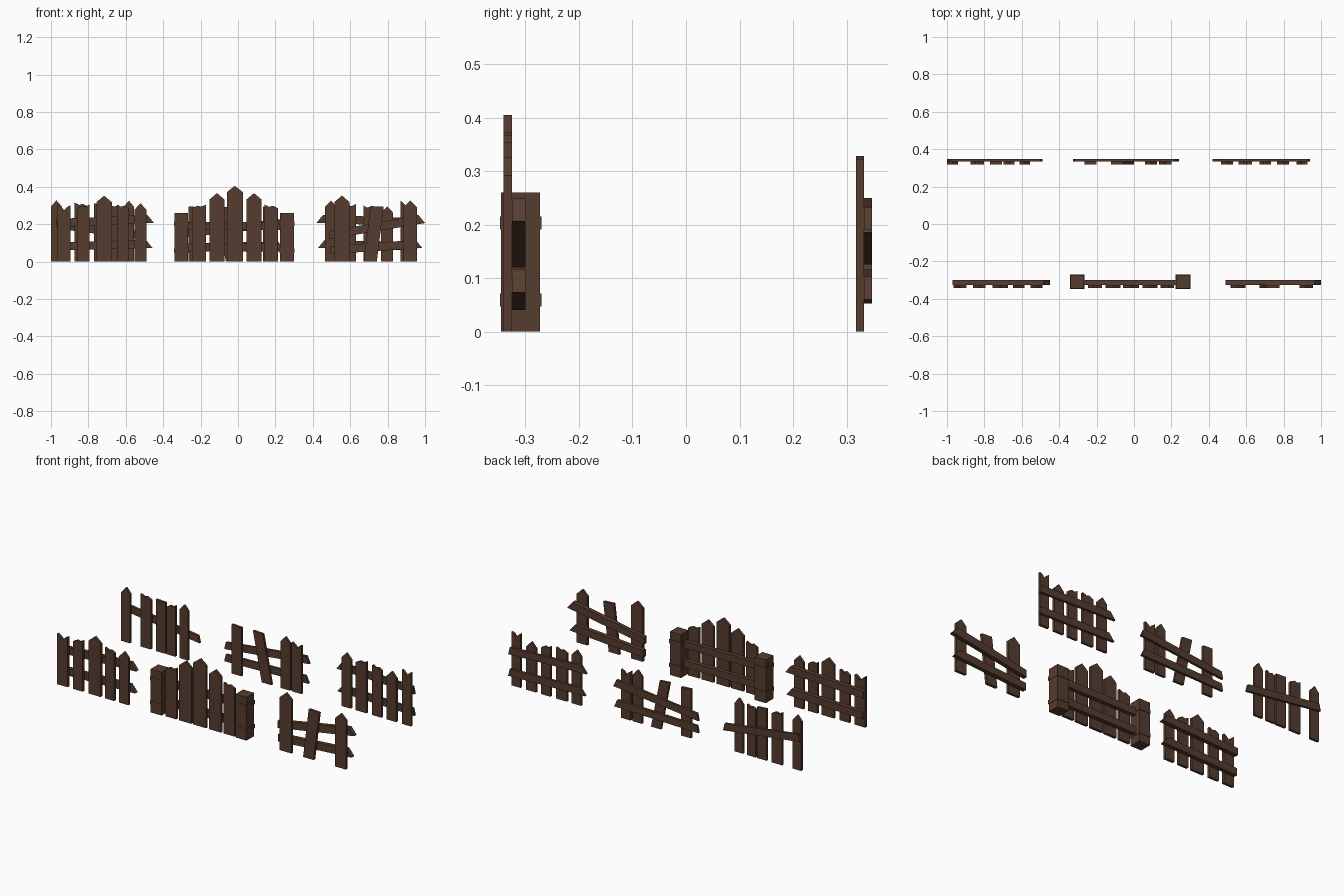
import bpy, bmesh
from mathutils import Matrix, Vector

if "Cube" in bpy.data.objects:
    bpy.data.objects.remove(bpy.data.objects["Cube"])

wood = bpy.data.materials.new("dark brown wood")
wood.diffuse_color = (0.093, 0.045, 0.028, 1)
wood.use_nodes = True
wood.node_tree.nodes["Principled BSDF"].inputs["Base Color"].default_value = wood.diffuse_color


def extrude_profile(name, pts, y0, y1):
    """Flat x-z outline extruded from y0 to y1."""
    bm = bmesh.new()
    face = bm.faces.new([bm.verts.new((x, y0, z)) for x, z in pts])
    ext = bmesh.ops.extrude_face_region(bm, geom=[face])
    new = [v for v in ext["geom"] if isinstance(v, bmesh.types.BMVert)]
    bmesh.ops.translate(bm, verts=new, vec=(0, y1 - y0, 0))
    bmesh.ops.recalc_face_normals(bm, faces=bm.faces)
    me = bpy.data.meshes.new(name)
    bm.to_mesh(me)
    bm.free()
    me.materials.append(wood)
    ob = bpy.data.objects.new(name, me)
    bpy.context.collection.objects.link(ob)
    return ob


# top outlines, right to left: (fraction of width, drop below full height)
TOPS = {
    "point": [(1, .034), (.5, 0), (0, .034)],
    "notch": [(1, .004), (.75, .012), (.5, .03), (.3, .014), (0, 0)],
    "jag": [(1, 0), (.65, .012), (.4, .006), (0, .02)],
    "jag_left": [(1, .02), (.6, .006), (.35, .012), (0, 0)],
    "flat": [(1, .004), (0, 0)],
}


def plank(name, x0, x1, h, top, y0, y1, lean=0):
    w = x1 - x0
    pts = [(x0, 0), (x1, 0)]
    pts += [(x0 + f * w + lean, h - d) for f, d in TOPS[top]]
    extrude_profile(name, pts, y0, y1)


def rail(name, x0, x1, z0, z1, y0, y1, cut_l=0, cut_r=0, h=.043):
    """Board whose underside runs z0 to z1, with angled end cuts."""
    extrude_profile(name, [(x0, z0), (x1, z1), (x1 - cut_r, z1 + h), (x0 + cut_l, z0 + h)], y0, y1)


FRONT = ((-.341, -.325), (-.325, -.300))   # plank depth, rail depth
BACK = ((.318, .333), (.333, .348))

fences = {
    "front_left": (FRONT,
        [(-.965, -.895, .305, "notch"), (-.86, -.795, .305, "jag"), (-.757, -.675, .352, "point"),
         (-.648, -.585, .305, "jag_left"), (-.553, -.49, .312, "point")],
        [(-.97, -.45, .185, .207, 0, .035), (-.965, -.457, .06, .073, 0, .035)]),
    "gate": (FRONT,
        [(-.245, -.172, .305, "jag"), (-.153, -.072, .366, "point"), (-.06, .026, .405, "point"),
         (.045, .126, .366, "point"), (.141, .214, .305, "jag_left")],
        [(-.27, .23, .17, .17, 0, 0), (-.27, .23, .055, .055, 0, 0)]),
    "front_right": (FRONT,
        [(.516, .595, .353, "point"), (.672, .742, .297, "flat", .037), (.885, .956, .326, "point")],
        [(.49, 1.0, .12, .206, 0, .035), (.495, .985, .04, .073, 0, .035)]),
    "back_left": (BACK,
        [(-1.0, -.942, .328, "point"), (-.873, -.803, .315, "jag_left"), (-.77, -.705, .31, "flat"),
         (-.697, -.64, .305, "jag"), (-.612, -.555, .326, "point")],
        [(-1.0, -.49, .18, .115, .01, .01)]),
    "back_middle": (BACK,
        [(-.265, -.2, .295, "flat"), (-.065, .0, .295, "flat", -.058),
         (.06, .122, .315, "point"), (.135, .2, .295, "notch")],
        [(-.325, .24, .125, .185, .01, .02), (-.325, .235, .052, .065, .01, .02)]),
    "back_right": (BACK,
        [(.465, .528, .326, "point"), (.56, .632, .308, "jag"), (.67, .732, .3, "jag_left"),
         (.765, .83, .295, "point"), (.868, .928, .326, "notch")],
        [(.42, .94, .207, .19, .035, .01), (.428, .94, .073, .06, .035, .01)]),
}

for fname, ((py, ry), planks, rails) in fences.items():
    for i, (x0, x1, h, top, *lean) in enumerate(planks):
        plank(f"{fname}_plank_{i + 1}", x0, x1, h, top, *py, *lean)
    for i, (x0, x1, z0, z1, cl, cr) in enumerate(rails):
        rail(f"{fname}_rail_{i + 1}", x0, x1, z0, z1, *ry, cl, cr)


# gate posts with two bands each
def box(name, x0, x1, y0, y1, z0, z1):
    extrude_profile(name, [(x0, z0), (x1, z0), (x1, z1), (x0, z1)], y0, y1)


for side, cx in (("left", -.303), ("right", .262)):
    box(f"{side}_post", cx - .037, cx + .037, -.346, -.273, 0, .26)
    for i, z in enumerate((.047, .191)):
        box(f"{side}_post_band_{i + 1}", cx - .039, cx + .039, -.348, -.270, z, z + .024)
